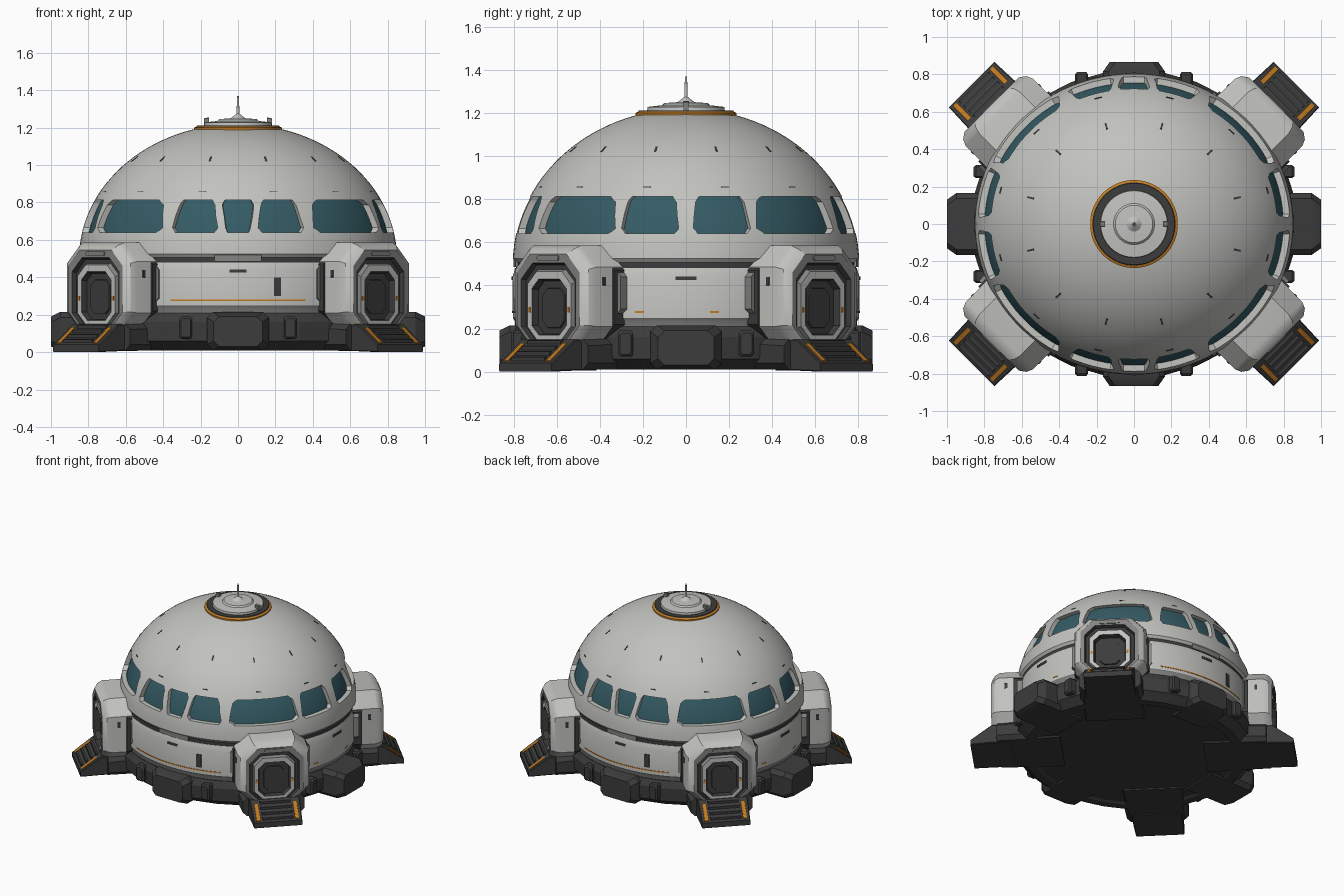
import bpy, bmesh, math
from math import sin, cos, radians, sqrt, pi

if "Cube" in bpy.data.objects:
    bpy.data.objects.remove(bpy.data.objects["Cube"])

SY = 0.945  # plan is slightly narrower front to back


def make_mat(name, rgb):
    m = bpy.data.materials.new(name)
    m.diffuse_color = (*rgb, 1)
    m.use_nodes = True
    m.node_tree.nodes["Principled BSDF"].inputs["Base Color"].default_value = m.diffuse_color
    return m


MATS = [make_mat("pale_hull", (0.54, 0.54, 0.52)),
        make_mat("dark_metal", (0.045, 0.045, 0.046)),
        make_mat("mid_grey_trim", (0.23, 0.23, 0.225)),
        make_mat("teal_glass", (0.035, 0.105, 0.13)),
        make_mat("orange_marking", (0.55, 0.2, 0.015))]
HULL, DARK, GREY, GLASS, ORANGE = range(5)


def finish(name, bm, angle=30):
    bmesh.ops.remove_doubles(bm, verts=bm.verts, dist=1e-5)
    bmesh.ops.recalc_face_normals(bm, faces=bm.faces)
    me = bpy.data.meshes.new(name)
    bm.to_mesh(me)
    bm.free()
    for m in MATS:
        me.materials.append(m)
    smooth(me, angle)
    ob = bpy.data.objects.new(name, me)
    bpy.context.collection.objects.link(ob)
    return ob


def smooth(me, angle=30):
    for p in me.polygons:
        p.use_smooth = True
    me.set_sharp_from_angle(angle=radians(angle))


def skin(bm, loops, mats, caps=True):
    """Bridge successive closed loops of points; one material per band."""
    rings = [[bm.verts.new(p) for p in lp] for lp in loops]
    n = len(rings[0])
    for a, b, m in zip(rings, rings[1:], mats):
        for i in range(n):
            j = (i + 1) % n
            bm.faces.new((a[i], a[j], b[j], b[i])).material_index = m
    if caps:
        bm.faces.new(rings[0][::-1]).material_index = mats[0]
        bm.faces.new(rings[-1]).material_index = mats[-1]


def revolve(name, profile, mats, sy=SY, segs=96, angle=30):
    """Lathe a closed (r, z) profile running from axis to axis."""
    bm = bmesh.new()
    loops = [[(max(r, 1e-4) * sin(2 * pi * i / segs), -sy * max(r, 1e-4) * cos(2 * pi * i / segs), z)
              for i in range(segs)] for r, z in profile]
    skin(bm, loops, mats if isinstance(mats, list) else [mats] * (len(profile) - 1))
    return finish(name, bm, angle)


def loft(name, ang, lat, loops, mats):
    """Chamfered-rectangle sections (out, half_width, z0, z1, chamfer) facing angle ang."""
    a = radians(ang)
    pts = []
    for n, w, z0, z1, c in loops:
        sec = [(-w + c, z0), (w - c, z0), (w, z0 + c), (w, z1 - c),
               (w - c, z1), (-w + c, z1), (-w, z1 - c), (-w, z0 + c)]
        pts.append([(n * sin(a) + (lat + u) * cos(a), -n * cos(a) + (lat + u) * sin(a), z) for u, z in sec])
    bm = bmesh.new()
    skin(bm, pts, mats if isinstance(mats, list) else [mats] * (len(loops) - 1))
    return finish(name, bm)


def dome_r(z):
    return 0.85 * sqrt(max(0, 1 - ((z - 0.5) / 0.72) ** 2))


def arc_plate(name, t0, t1, z0, z1, mat, rad, out=0.005):
    """Thin plate wrapped on the hull between two angles and heights."""
    bm = bmesh.new()
    n = max(1, int(abs(t1 - t0) / 3))
    loops = []
    for i in range(n + 1):
        t = radians(t0 + (t1 - t0) * i / n)
        loops.append([(r * sin(t), -SY * r * cos(t), z) for z, r in
                      ((z0, rad(z0) - 0.02), (z0, rad(z0) + out), (z1, rad(z1) + out), (z1, rad(z1) - 0.02))])
    skin(bm, loops, [mat] * n)
    return finish(name, bm)


# dome shell with window openings
prof = [(0, 0.5), (0.83, 0.5), (0.85, 0.525)]
prof += [(0.85 * cos(radians(e)), 0.5 + 0.72 * sin(radians(e))) for e in range(4, 90, 3)] + [(0, 1.22)]
dome = revolve("dome_shell", prof, HULL)

# windows: (centre angle, half angle at bottom, half angle at top)
wins = []
for base in (0, 180):
    wins += [(base, 4.6, 6.2)]
    for s in (-1, 1):
        wins += [(base + s * 16.3, 8.8, 7.2), (base + s * 47.2, 18, 16.5), (base + s * 77.5, 10, 9)]
bm = bmesh.new()
for c, wb, wt in wins:
    k = 0.15
    zb, zt, dz = 0.64, 0.812, 0.025
    out = [(-wb * (1 - k), zb), (wb * (1 - k), zb), (wb, zb + dz), (wt, zt - dz),
           (wt * (1 - k), zt), (-wt * (1 - k), zt), (-wt, zt - dz), (-wb, zb + dz)]
    skin(bm, [[(r * sin(radians(c + u)), -SY * r * cos(radians(c + u)), z) for u, z in out]
              for r in (0.62, 1.0)], [HULL])
cutter = finish("window_cutter", bm)
cutter.hide_render = True
mod = dome.modifiers.new("windows", "BOOLEAN")
mod.object = cutter
mod.operation = "DIFFERENCE"
mod.solver = "EXACT"
dg = bpy.context.evaluated_depsgraph_get()
cut = bpy.data.meshes.new_from_object(dome.evaluated_get(dg))
dome.modifiers.clear()
dome.data = cut
smooth(cut)
bpy.data.objects.remove(cutter)

# glass band just behind the openings
gp = [(0, 0.6)] + [(dome_r(0.6 + 0.04 * i) - 0.035, 0.6 + 0.04 * i) for i in range(7)] + [(0, 0.84)]
revolve("window_glass", gp, GLASS)

# wall, dark belt and foundation ring
revolve("belt_recess", [(0, 0.44), (0.835, 0.44), (0.835, 0.54), (0, 0.54)], DARK)
revolve("lower_wall", [(0, 0.18), (0.835, 0.18), (0.84, 0.235), (0.85, 0.25), (0.852, 0.44), (0.838, 0.48), (0, 0.48)],
        [GREY, GREY, GREY, HULL, HULL, HULL])
revolve("foundation", [(0, 0.02), (0.72, 0.02), (0.74, 0.01), (0.8, 0.01), (0.865, 0.06), (0.87, 0.16), (0.845, 0.21), (0, 0.21)],
        DARK, segs=32, angle=10)

# roof cap, rings and antenna
revolve("roof_cap", [(0, 1.15), (0.235, 1.15), (0.235, 1.2), (0.222, 1.206), (0.218, 1.212), (0.18, 1.212), (0.178, 1.228),
                     (0.11, 1.236), (0.1, 1.246), (0.04, 1.25), (0.02, 1.265), (0.008, 1.275), (0.005, 1.37), (0, 1.37)],
        [DARK, ORANGE, ORANGE, DARK, DARK] + [HULL] * 8, sy=1, segs=64)
for s in (-1, 1):
    loft("roof_nub", 90 * s, 0, [(0.155, 0.014, 1.2, 1.255, 0.004), (0.182, 0.014, 1.2, 1.25, 0.004)], GREY)

# foundation buttresses and small bolt-on blocks
for a, n, w in ((0, 0.866, 0.13), (180, 0.866, 0.13), (90, 1.0, 0.13), (270, 1.0, 0.13)):
    loft("buttress", a, 0, [(0.6, w + 0.04, 0.01, 0.215, 0.03), (n - 0.05, w + 0.035, 0.01, 0.215, 0.03),
                            (n, w, 0.03, 0.19, 0.03)], DARK)
    face = 0.82 if n < 0.9 else 0.865
    for s in (-1, 1):
        loft("foundation_block", a, s * 0.28, [(0.6, 0.035, 0.07, 0.19, 0.01), (face - 0.02, 0.035, 0.07, 0.19, 0.01),
                                              (face - 0.008, 0.025, 0.08, 0.18, 0.01)], DARK)

# four airlocks on the diagonals, each with collar, door, foot and ramp
for i in range(4):
    a, lat = 45 + 90 * i, 0.087 * (-1) ** i
    loft("airlock_outer_collar", a, lat, [(0.5, 0.29, 0.2, 0.53, 0.09), (0.8, 0.285, 0.2, 0.53, 0.09)], GREY)
    loft("airlock_collar", a, lat, [(0.5, 0.268, 0.12, 0.57, 0.1), (0.825, 0.265, 0.12, 0.57, 0.1)], DARK)
    loft("airlock", a, lat,
         [(0.5, 0.255, 0.11, 0.585, 0.1), (0.93, 0.255, 0.11, 0.585, 0.1), (0.965, 0.24, 0.12, 0.57, 0.095),
          (0.99, 0.205, 0.13, 0.545, 0.085), (0.99, 0.178, 0.135, 0.505, 0.075), (0.965, 0.17, 0.14, 0.495, 0.07),
          (0.965, 0.15, 0.145, 0.475, 0.06), (0.985, 0.143, 0.15, 0.465, 0.06), (0.985, 0.113, 0.17, 0.43, 0.045),
          (0.95, 0.105, 0.175, 0.42, 0.04)],
         [HULL, HULL, HULL, GREY, DARK, DARK, GREY, HULL, DARK])
    loft("door_panel", a, lat, [(0.94, 0.075, 0.2, 0.39, 0.03), (0.958, 0.07, 0.205, 0.385, 0.03)], DARK)
    loft("door_lamp", a, lat, [(0.96, 0.075, 0.516, 0.54, 0.006), (0.996, 0.07, 0.516, 0.538, 0.006)], GREY)
    for s in (-1, 1):
        loft("door_marker", a, lat + s * 0.128, [(0.97, 0.007, 0.275, 0.3, 0.002), (0.989, 0.007, 0.275, 0.3, 0.002)], ORANGE)
        loft("airlock_side_slot", a, lat + s * 0.254, [(0.87, 0.004, 0.4, 0.44, 0.001), (0.89, 0.004, 0.4, 0.44, 0.001)], DARK)
    loft("airlock_foot", a, lat, [(0.5, 0.235, 0.01, 0.17, 0.03), (0.95, 0.22, 0.01, 0.15, 0.03)], DARK)
    loft("ramp", a, lat, [(0.85, 0.178, 0.005, 0.15, 0.005), (0.99, 0.178, 0.005, 0.15, 0.005),
                          (1.14, 0.172, 0.0, 0.04, 0.005)], DARK)

    def ramp_z(n):
        return 0.15 - (n - 0.99) * 0.11 / 0.15

    for k in range(4):
        n = 1.005 + 0.035 * k
        loft("ramp_tread", a, lat, [(n, 0.11, ramp_z(n) - 0.01, ramp_z(n) + 0.008, 0.002),
                                    (n + 0.016, 0.11, ramp_z(n) - 0.03, ramp_z(n) + 0.006, 0.002)], DARK)
    for s in (-1, 1):
        loft("ramp_stripe", a, lat + s * 0.138, [(1.02, 0.014, ramp_z(1.02) - 0.01, ramp_z(1.02) + 0.005, 0.001),
                                                 (1.13, 0.014, ramp_z(1.13) - 0.01, ramp_z(1.13) + 0.005, 0.001)], ORANGE)


def wall_r(z):
    return 0.851


def belt_r(z):
    return 0.836


# wall details: orange line, belt covers, vents and slots
for b in (0, 180):
    arc_plate("orange_line", b - 25, b + 25, 0.273, 0.281, ORANGE, wall_r, 0.002)
    arc_plate("belt_cover", b - 8.5, b + 8.5, 0.485, 0.53, GREY, belt_r, 0.01)
    arc_plate("wall_slot", b + 13, b + 15.5, 0.3, 0.4, DARK, wall_r)
    arc_plate("wall_vent", b - 3, b + 3, 0.425, 0.442, DARK, wall_r)
for b in (90, 270):
    arc_plate("wall_vent", b - 3.5, b + 3.5, 0.425, 0.442, DARK, wall_r)
    for t in (-17, 8):
        arc_plate("orange_dash", b + t, b + t + 3, 0.273, 0.281, ORANGE, wall_r, 0.002)

# small dark service slots scattered in rings over the dome
for i in range(12):
    t = 15 + 30 * i
    arc_plate("dome_slot", t - 0.5, t + 0.5, 1.02, 1.045, DARK, dome_r, 0.003)
    arc_plate("dome_seam_slot", t - 1.5, t + 1.5, 0.855, 0.86, DARK, dome_r, 0.003)
